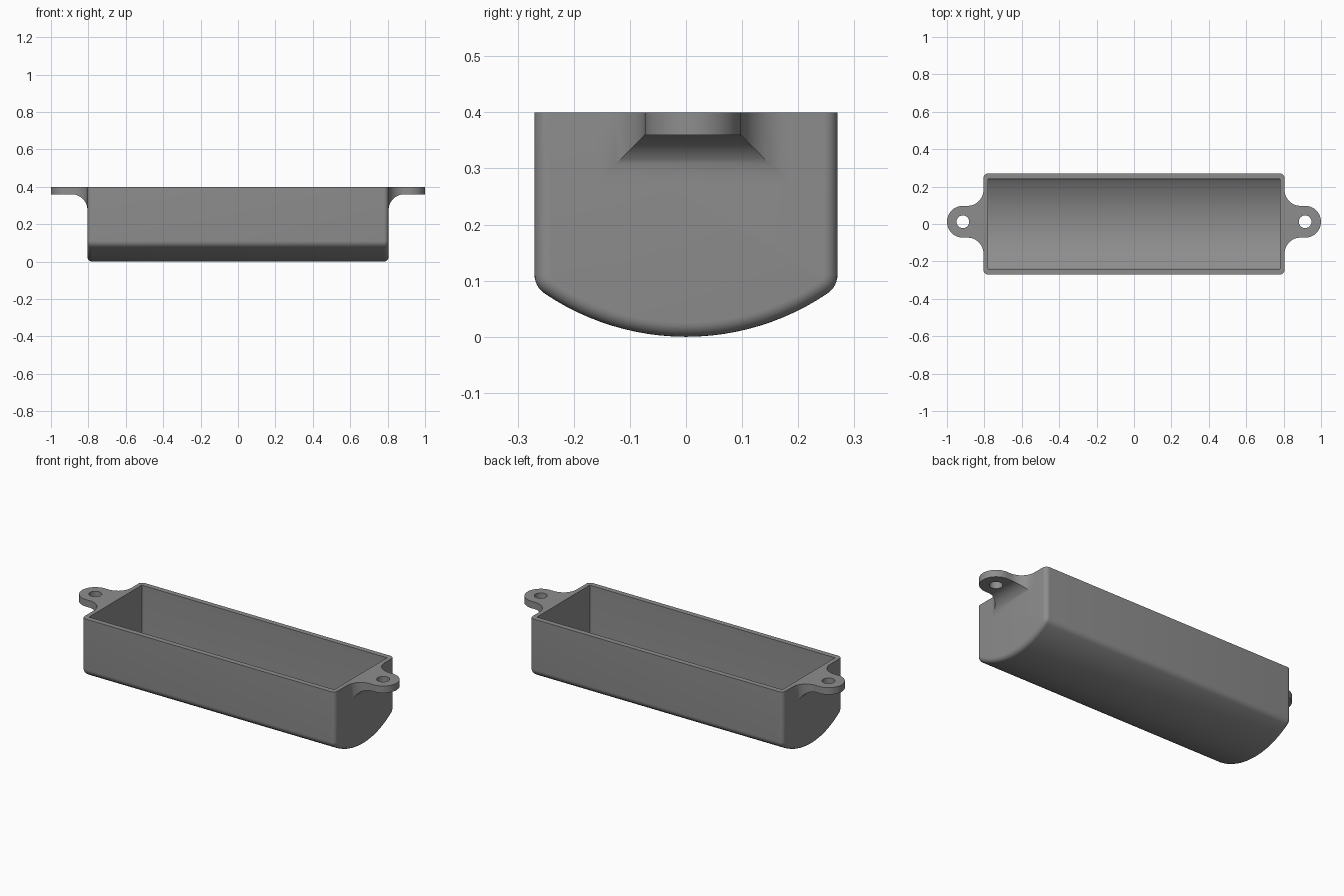
import bpy, bmesh, math

if "Cube" in bpy.data.objects:
    bpy.data.objects.remove(bpy.data.objects["Cube"])

grey = bpy.data.materials.new("mid grey")
grey.diffuse_color = (0.27, 0.27, 0.27, 1)
grey.use_nodes = True
grey.node_tree.nodes["Principled BSDF"].inputs["Base Color"].default_value = grey.diffuse_color

TOP = 0.40        # rim height
HALF_X, HALF_Y = 0.805, 0.27
EDGE = 0.025      # outer edge rounding
TAB_Y = 0.012     # ears sit slightly off centre


def make_object(name, rings):
    """Loft closed rings of points, cap both ends."""
    bm = bmesh.new()
    loops = [[bm.verts.new(p) for p in ring] for ring in rings]
    n = len(loops[0])
    for a, b in zip(loops, loops[1:]):
        for i in range(n):
            bm.faces.new((a[i], a[(i + 1) % n], b[(i + 1) % n], b[i]))
    bm.faces.new(loops[0])
    bm.faces.new(loops[-1])
    bmesh.ops.remove_doubles(bm, verts=bm.verts, dist=1e-5)
    bmesh.ops.recalc_face_normals(bm, faces=bm.faces)
    me = bpy.data.meshes.new(name)
    bm.to_mesh(me)
    bm.free()
    me.materials.append(grey)
    ob = bpy.data.objects.new(name, me)
    bpy.context.collection.objects.link(ob)
    return ob


def cut(ob, cutter):
    mod = ob.modifiers.new("cut", 'BOOLEAN')
    mod.operation, mod.solver, mod.object = 'DIFFERENCE', 'EXACT', cutter
    bpy.context.view_layer.objects.active = ob
    bpy.ops.object.modifier_apply(modifier=mod.name)
    bpy.data.objects.remove(cutter)


def smooth(ob):
    bpy.ops.object.select_all(action='DESELECT')
    ob.select_set(True)
    bpy.context.view_layer.objects.active = ob
    bpy.ops.object.shade_smooth_by_angle(angle=math.radians(30))


def trough_ring(x, inset, top):
    """Cross-section: straight sides, rounded corners, bowed bottom."""
    big, corner = 0.45, 0.04
    cy = HALF_Y - corner
    cz = big - math.sqrt((big - corner) ** 2 - cy ** 2)
    turn = math.atan2(cz - big, cy)          # where corner meets the bow
    half = [(HALF_Y - inset, top)]
    for i in range(7):
        a = turn * i / 6
        half.append((cy + (corner - inset) * math.cos(a),
                     cz + (corner - inset) * math.sin(a)))
    for i in range(1, 13):
        a = turn + (-math.pi / 2 - turn) * i / 12
        half.append(((big - inset) * math.cos(a), big + (big - inset) * math.sin(a)))
    return [(x, y, z) for y, z in half] + [(x, -y, z) for y, z in half[-2::-1]]


# Trough body with rounded ends
end = []
for i in range(7):
    a = math.pi / 2 * i / 6
    end.append((HALF_X - EDGE + EDGE * math.cos(a), EDGE * (1 - math.sin(a))))
stations = [(-x, e) for x, e in end] + end[::-1]
body = make_object("trough", [trough_ring(x, e, TOP) for x, e in stations])
cavity = make_object("cavity_cutter",
                     [trough_ring(x, 0.03, TOP + 0.1) for x in (-0.78, 0.78)])
cut(body, cavity)
smooth(body)

# Mounting ears: flared root, straight neck, round end, screw hole
R, W, CX = 0.085, 0.085, 0.915
for side, label in ((1, "right"), (-1, "left")):
    sections = []
    for i in range(13):
        a = math.pi / 2 * i / 12
        sections.append((HALF_X + R * (1 - math.cos(a)), R * (1 - math.sin(a)), W))
    for i in range(17):
        a = math.pi / 2 * i / 16
        sections.append((CX + W * math.sin(a), 0, W * math.cos(a)))
    rings = []
    for x, flare, w in sections:
        hw, z = w + flare, 0.36 - flare
        rings.append([(side * x, TAB_Y + s * hw, h)
                      for s, h in ((-1, z), (1, z), (1, TOP), (-1, TOP))])
    rings[-1] = [(side * (CX + W), TAB_Y, h) for h in (0.36, 0.36, TOP, TOP)]
    ear = make_object(label + "_ear", rings[:-1] + [
        [(side * (CX + W), TAB_Y + s * 0.001, h)
         for s, h in ((-1, 0.36), (1, 0.36), (1, TOP), (-1, TOP))]])
    hole = make_object("hole_cutter", [
        [(side * CX + 0.034 * math.cos(t * math.tau / 32),
          TAB_Y + 0.034 * math.sin(t * math.tau / 32), z) for t in range(32)]
        for z in (0.3, 0.5)])
    cut(ear, hole)
    smooth(ear)
